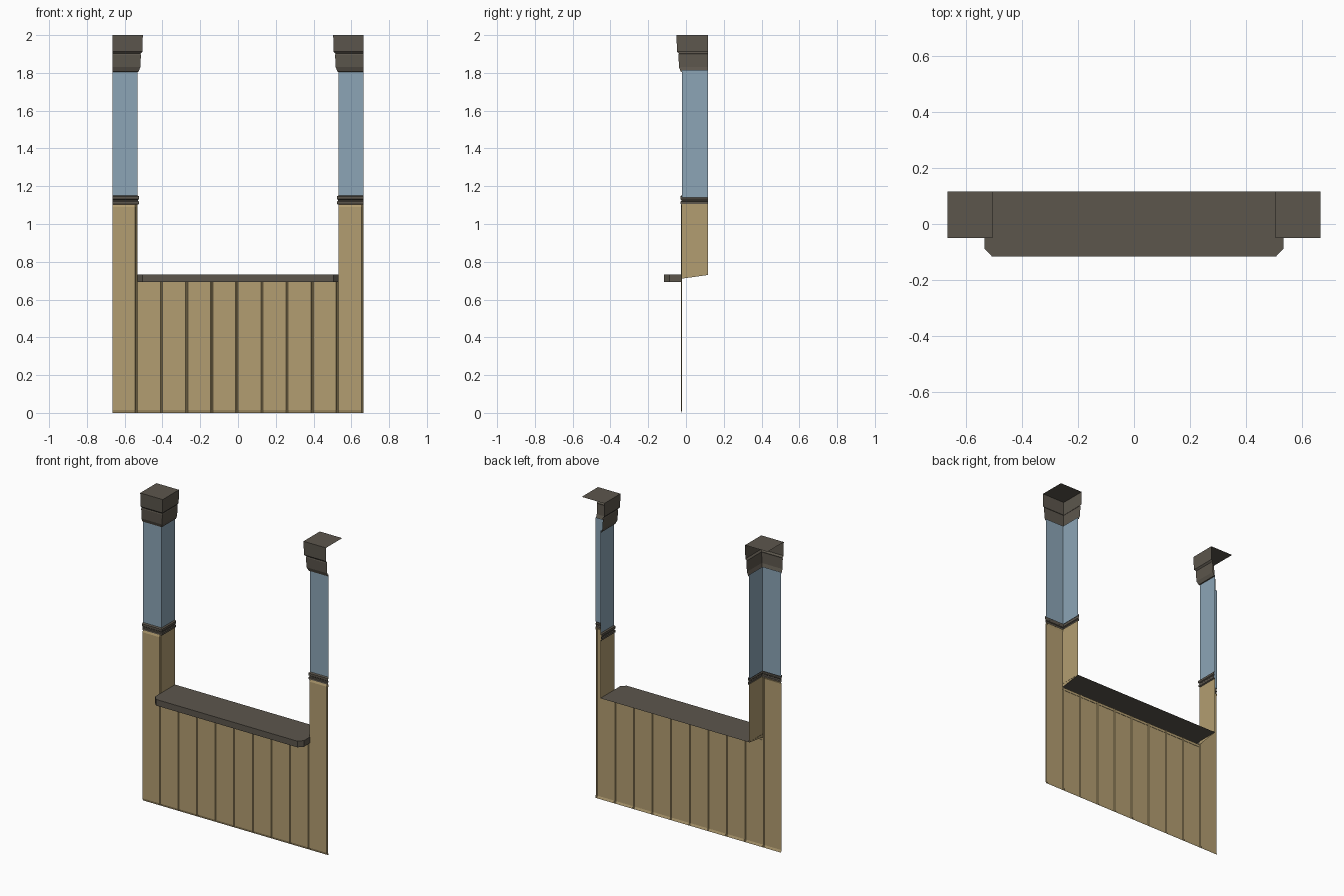
import bpy

if "Cube" in bpy.data.objects:
    bpy.data.objects.remove(bpy.data.objects["Cube"])

W, IN, BACK = 0.665, 0.532, 0.116      # half width, inner post edge, back edge
FRONT = -0.022                         # post front plane


def material(name, rgb):
    m = bpy.data.materials.new(name)
    m.diffuse_color = (*rgb, 1)
    m.use_nodes = True
    m.node_tree.nodes["Principled BSDF"].inputs["Base Color"].default_value = m.diffuse_color
    return m


TAN = material("tan planks", (0.45, 0.34, 0.165))
BLUE = material("blue grey paint", (0.262, 0.376, 0.468))
DARK = material("dark trim", (0.107, 0.093, 0.073))


def make(name, verts, faces, mat, mirror=False):
    me = bpy.data.meshes.new(name)
    me.from_pydata(verts, [], faces)
    me.materials.append(mat)
    ob = bpy.data.objects.new(name, me)
    bpy.context.collection.objects.link(ob)
    if mirror:
        ob.modifiers.new("mirror", 'MIRROR').use_mirror_merge = False
    return ob


def corner_sweep(name, profile, mat, cap=False):
    """Sweep (offset, z) around the front and inner side of a post, open behind."""
    verts, faces = [], []
    for o, z in profile:
        verts += [(W, FRONT - o, z), (IN - o, FRONT - o, z), (IN - o, BACK, z)]
    for r in range(len(profile) - 1):
        for c in range(2):
            a = r * 3 + c
            faces.append((a, a + 3, a + 4, a + 1))
    if cap:
        n = len(verts)
        verts.append((W, BACK, profile[-1][1]))
        faces.append((n - 3, n, n - 1, n - 2))
    return make(name, verts, faces, mat, mirror=True)


# Upper posts, middle bands and capitals
corner_sweep("upper_post", [(0, 1.14), (0, 1.815)], BLUE)
corner_sweep("post_band", [(0, 1.102), (.007, 1.106), (.007, 1.118), (.003, 1.122),
                           (.003, 1.128), (.008, 1.132), (.008, 1.146), (0, 1.152)], DARK)
corner_sweep("post_capital", [(0, 1.805), (.006, 1.807), (.015, 1.83), (.018, 1.895),
                              (.016, 1.902), (.026, 1.912), (.028, 2.0)], DARK, cap=True)

# Grooved plank front: a grid with the window opening left out
PLANK, GROOVE, DEPTH, Y = 0.133, 0.012, 0.005, -0.027
cols = [(-W, 0)]
for k in range(-4, 6):
    x = k * PLANK
    cols += [(x - GROOVE, 0), (x - GROOVE * .7, DEPTH), (x - GROOVE * .3, DEPTH), (x, 0)]
rows = [(0, .005), (.015, 0), (.71, 0), (1.09, 0), (1.104, .005)]
verts = [(x, Y + max(d, e), z) for z, e in rows for x, d in cols]
faces, n = [], len(cols)
for r in range(len(rows) - 1):
    for c in range(n - 1):
        mid = (cols[c][0] + cols[c + 1][0]) / 2
        if r < 2 or abs(mid) > IN - .001:
            a = r * n + c
            faces.append((a, a + 1, a + n + 1, a + n))
make("plank_front", verts, faces, TAN)

# Inner sides of the lower posts
make("lower_post_side", [(IN, Y, .71), (IN, BACK, .73), (IN, BACK, 1.106), (IN, Y, 1.106)],
     [(0, 3, 2, 1)], TAN, mirror=True)

# Sill: thin top over the opening with a chamfered front lip
S, LOW, TOP = 0.533, 0.692, 0.732
lip = [(-S, Y + .002), (-S, -.087), (-.506, -.116), (.506, -.116), (S, -.087), (S, Y + .002)]
verts = [(x, y, LOW) for x, y in lip] + [(x, y, TOP) for x, y in lip]
verts += [(S, BACK, TOP), (-S, BACK, TOP)]
faces = [(i, i + 1, i + 7, i + 6) for i in range(5)]
faces += [(5, 4, 3, 2, 1, 0), tuple(range(6, 14))]
make("sill", verts, faces, DARK)
